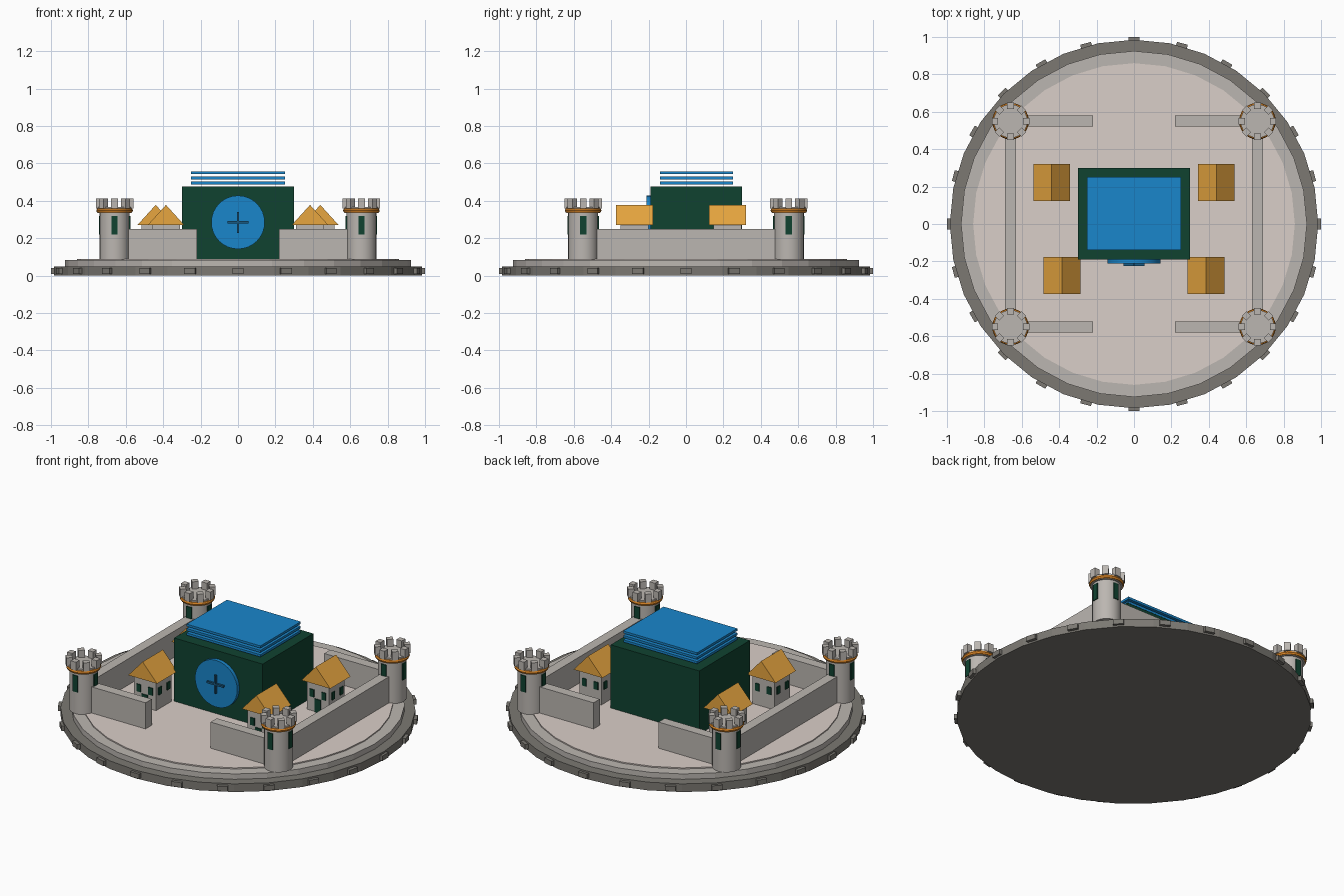
import bpy
from math import cos, sin, pi

if "Cube" in bpy.data.objects:
    bpy.data.objects.remove(bpy.data.objects["Cube"])


def mat(name, rgb):
    m = bpy.data.materials.new(name)
    m.diffuse_color = (*rgb, 1)
    m.use_nodes = True
    m.node_tree.nodes["Principled BSDF"].inputs["Base Color"].default_value = m.diffuse_color
    return m


STONE = mat("stone", (0.50, 0.47, 0.44))
DARK = mat("dark_stone", (0.20, 0.19, 0.17))
SAND = mat("courtyard_sand", (0.70, 0.62, 0.58))
GREEN = mat("dark_green", (0.005, 0.055, 0.03))
BLUE = mat("blue", (0.01, 0.24, 0.60))
NAVY = mat("navy", (0.01, 0.10, 0.22))
OCHRE = mat("ochre", (0.80, 0.38, 0.05))
ORANGE = mat("orange", (0.75, 0.25, 0.02))


def finish(name, m):
    o = bpy.context.object
    o.name = name
    o.data.materials.append(m)
    return o


def box(name, x0, x1, y0, y1, z0, z1, m):
    bpy.ops.mesh.primitive_cube_add(
        size=1, location=((x0 + x1) / 2, (y0 + y1) / 2, (z0 + z1) / 2))
    o = finish(name, m)
    o.scale = (x1 - x0, y1 - y0, z1 - z0)
    return o


def block(name, x, y, z, sx, sy, sz, m, turn=0):
    o = box(name, x - sx / 2, x + sx / 2, y - sy / 2, y + sy / 2,
            z - sz / 2, z + sz / 2, m)
    o.rotation_euler.z = turn
    return o


def disc(name, x, y, z0, z1, r, m, sides=32):
    bpy.ops.mesh.primitive_cylinder_add(
        vertices=sides, radius=r, depth=z1 - z0, location=(x, y, (z0 + z1) / 2))
    o = finish(name, m)
    if r < 0.5:
        bpy.ops.object.shade_smooth_by_angle()
    return o


# Round stepped base with rim stones
disc("base", 0, 0, 0, 0.05, 0.985, DARK)
disc("base_step", 0, 0, 0.05, 0.083, 0.925, STONE)
disc("courtyard", 0, 0, 0.08, 0.09, 0.86, SAND)
for i in range(24):
    a = i * pi / 12
    block("rim_stone", 0.975 * cos(a), 0.975 * sin(a), 0.025,
          0.05, 0.06, 0.03, DARK, a)


def tower(x, y):
    disc("tower", x, y, 0.085, 0.35, 0.08, STONE, 24)
    disc("tower_cap", x, y, 0.335, 0.368, 0.09, STONE, 24)
    bpy.ops.mesh.primitive_torus_add(
        major_radius=0.085, minor_radius=0.013, major_segments=24,
        minor_segments=8, location=(x, y, 0.348))
    finish("tower_band", ORANGE)
    bpy.ops.object.shade_smooth_by_angle()
    for i in range(8):
        a = i * pi / 4
        block("merlon", x + 0.083 * cos(a), y + 0.083 * sin(a), 0.386,
              0.034, 0.036, 0.052, STONE, a)
    for i in range(4):
        a = i * pi / 2
        block("tower_window", x + 0.078 * cos(a), y + 0.078 * sin(a), 0.27,
              0.012, 0.034, 0.1, GREEN, a)


# Corner towers and curtain walls, with gates left open front and back
for sx in (-1, 1):
    for sy in (-1, 1):
        tower(sx * 0.66, sy * 0.55)
        block("gate_wall", sx * 0.44, sy * 0.55, 0.168, 0.44, 0.06, 0.164, STONE)
    block("side_wall", sx * 0.66, 0, 0.168, 0.06, 1.1, 0.164, STONE)

# Central keep with stacked roof slabs
box("keep", -0.3, 0.3, -0.19, 0.30, 0.085, 0.477, GREEN)
for i in range(3):
    z = 0.488 + i * 0.027
    box("roof_slab", -0.25, 0.25, -0.14, 0.25, z, z + 0.014, BLUE)

# Round front plaque with crossed bars
bpy.ops.mesh.primitive_cylinder_add(vertices=32, radius=0.143, depth=0.03,
                                    location=(0, -0.197, 0.285),
                                    rotation=(pi / 2, 0, 0))
finish("plaque", BLUE)
bpy.ops.object.shade_smooth_by_angle()
block("plaque_bar", 0, -0.215, 0.285, 0.112, 0.018, 0.012, NAVY)
block("plaque_bar", 0, -0.215, 0.285, 0.012, 0.018, 0.112, NAVY)


def house(x, y):
    h = 0.075
    box("house", x - h, x + h, y - h, y + h, 0.085, 0.275, STONE)
    # Gabled roof, ridge along y
    w, d = 0.098, 0.098
    me = bpy.data.meshes.new("house_roof")
    me.from_pydata([(px, py, pz) for py in (-d, d)
                    for px, pz in ((-w, 0), (w, 0), (0, 0.108))], [],
                   [(0, 1, 2), (5, 4, 3), (0, 3, 4, 1), (1, 4, 5, 2), (2, 5, 3, 0)])
    me.materials.append(OCHRE)
    roof = bpy.data.objects.new("house_roof", me)
    roof.location = (x, y, 0.27)
    bpy.context.collection.objects.link(roof)
    # Door and windows
    block("house_door", x, y - h, 0.13, 0.04, 0.012, 0.08, GREEN)
    for s in (-1, 1):
        for t in (-0.04, 0.04):
            block("house_window", x + t, y + s * h, 0.2, 0.028, 0.012, 0.045, GREEN)
            block("house_window", x + s * h, y + t, 0.2, 0.012, 0.028, 0.045, GREEN)


# Four houses around the keep
for s in (-1, 1):
    house(s * 0.44, 0.222)
    house(s * 0.385, -0.275)
